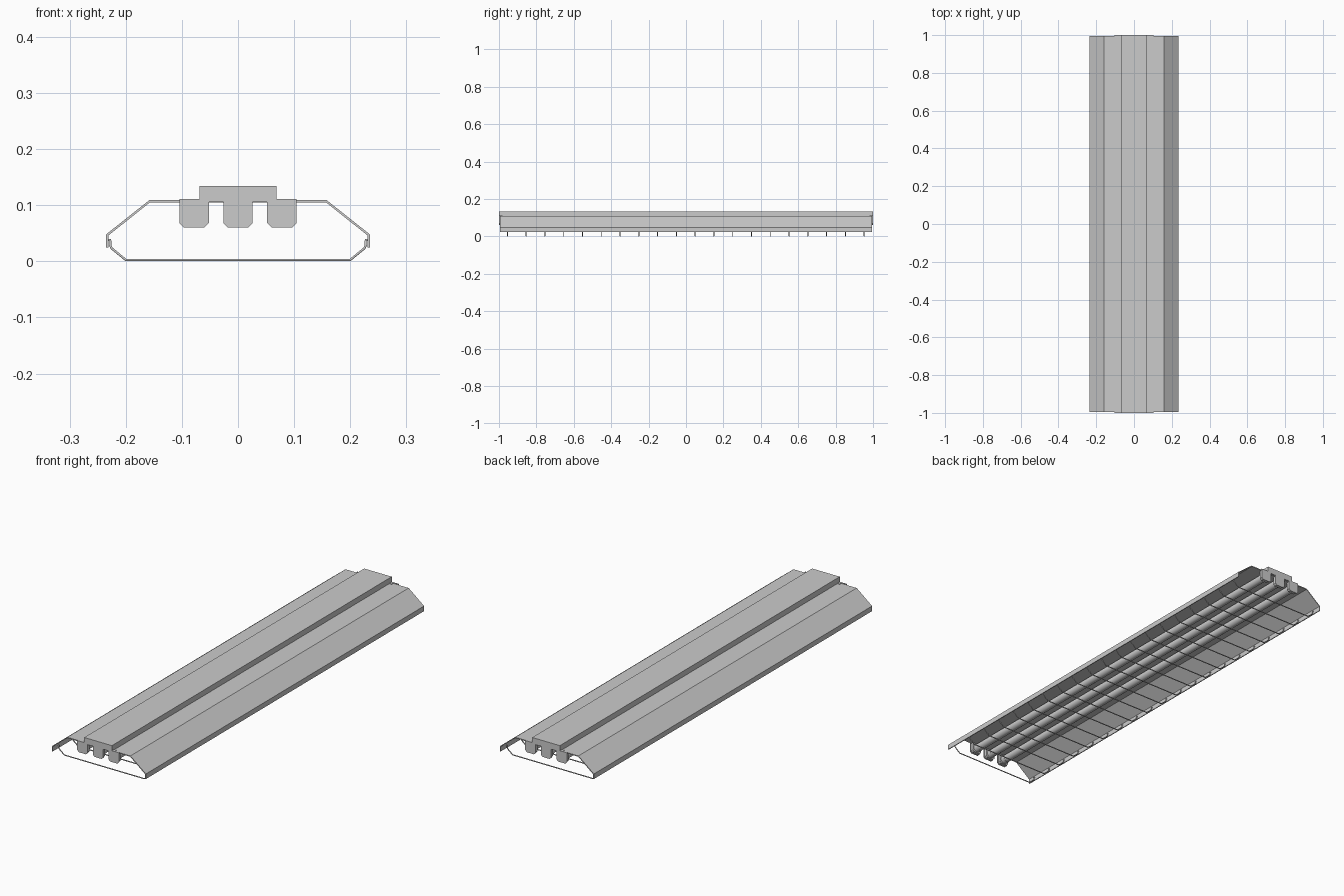
import bpy, bmesh, math
from mathutils import Matrix

if "Cube" in bpy.data.objects:
    bpy.data.objects.remove(bpy.data.objects["Cube"])


def new_object(name, bm):
    bmesh.ops.recalc_face_normals(bm, faces=bm.faces)
    mesh = bpy.data.meshes.new(name)
    bm.to_mesh(mesh)
    bm.free()
    ob = bpy.data.objects.new(name, mesh)
    bpy.context.collection.objects.link(ob)
    return ob


def extrude_profile(name, half, y0, y1):
    """Mirror half an x-z outline across x = 0 and extrude it along y."""
    outline = half + [(-x, z) for x, z in reversed(half) if x > 1e-6]
    return prism(name, outline, y0, y1)


def prism(name, outline, y0, y1):
    bm = bmesh.new()
    face = bm.faces.new([bm.verts.new((x, y0, z)) for x, z in outline])
    ext = bmesh.ops.extrude_face_region(bm, geom=[face])
    verts = [v for v in ext["geom"] if isinstance(v, bmesh.types.BMVert)]
    bmesh.ops.translate(bm, verts=verts, vec=(0, y1 - y0, 0))
    return new_object(name, bm)


def sheet(name, outer, inner, y0, y1):
    """Thin folded sheet: right-hand outer and inner lines, mirrored."""
    mirror = lambda pts: [(-x, z) for x, z in reversed(pts)]
    return prism(name, mirror(outer) + outer + inner + mirror(inner), y0, y1)


def rod(name, x, z, radius, y0, y1, sides=24):
    bm = bmesh.new()
    turn = Matrix.Translation((x, (y0 + y1) / 2, z)) @ Matrix.Rotation(math.pi / 2, 4, 'X')
    bmesh.ops.create_cone(bm, cap_ends=True, segments=sides, radius1=radius,
                          radius2=radius, depth=abs(y1 - y0), matrix=turn)
    ob = new_object(name, bm)
    bpy.ops.object.select_all(action='DESELECT')
    ob.select_set(True)
    bpy.context.view_layer.objects.active = ob
    bpy.ops.object.shade_smooth_by_angle(angle=math.radians(40))
    return ob


# Folded reflector sheet
sheet("reflector", [(.158, .109), (.235, .048), (.235, .025)],
      [(.231, .025), (.231, .046), (.157, .105)], -.994, .994)

# Raised channel housing on top
sheet("housing_channel", [(.069, .134), (.069, .109)],
      [(.066, .109), (.066, .131)], -.997, .997)

# End plates with three chamfered tabs
LAMPS = (-.078, 0, .078)
TUBE_Z = .083
plate = [(0, .134), (.069, .134), (.069, .111), (.104, .111), (.104, .068),
         (.096, .060), (.060, .060), (.052, .068), (.052, .106), (.026, .106),
         (.026, .068), (.018, .060), (0, .060)]

for side, label in ((-1, "front"), (1, "back")):
    extrude_profile(f"end_plate_{label}", plate, side * 1.0, side * .995)

    # Small fixing tabs folded over the reflector
    for x in (-.075, .075):
        prism(f"fixing_tab_{label}", [(x - .006, .109), (x + .006, .109),
              (x + .006, .111), (x - .006, .111)], side * .996, side * .982)

    # Lamp sockets behind each tab, with the lamp's metal end cap
    for x in LAMPS:
        socket = [(-.023, .105), (.023, .105), (.023, .069), (.016, .062),
                  (-.016, .062), (-.023, .069)]
        prism(f"lamp_socket_{label}", [(x + a, z) for a, z in socket],
              side * .995, side * .982)
        rod(f"tube_cap_{label}", x, TUBE_Z, .0182, side * .982, side * .962)

# Fluorescent tubes
for x in LAMPS:
    rod("lamp_tube", x, TUBE_Z, .0175, -.963, .963)

# Wire guard: twenty hooked cross wires
half = [(.200, .0025), (.225, .023), (.2275, .028), (.2275, .038), (.231, .038)]
path = [(-x, z) for x, z in reversed(half)] + half
curve = bpy.data.curves.new("guard_wires", 'CURVE')
curve.dimensions = '3D'
curve.bevel_depth = .0024
curve.bevel_resolution = 1
curve.use_fill_caps = True
for i in range(20):
    spline = curve.splines.new('POLY')
    spline.points.add(len(path) - 1)
    for p, (x, z) in zip(spline.points, path):
        p.co = (x, -.955 + i * .1004, z, 1)
guard = bpy.data.objects.new("guard_wires", curve)
bpy.context.collection.objects.link(guard)
bpy.ops.object.select_all(action='DESELECT')
guard.select_set(True)
bpy.context.view_layer.objects.active = guard
bpy.ops.object.convert(target='MESH')
